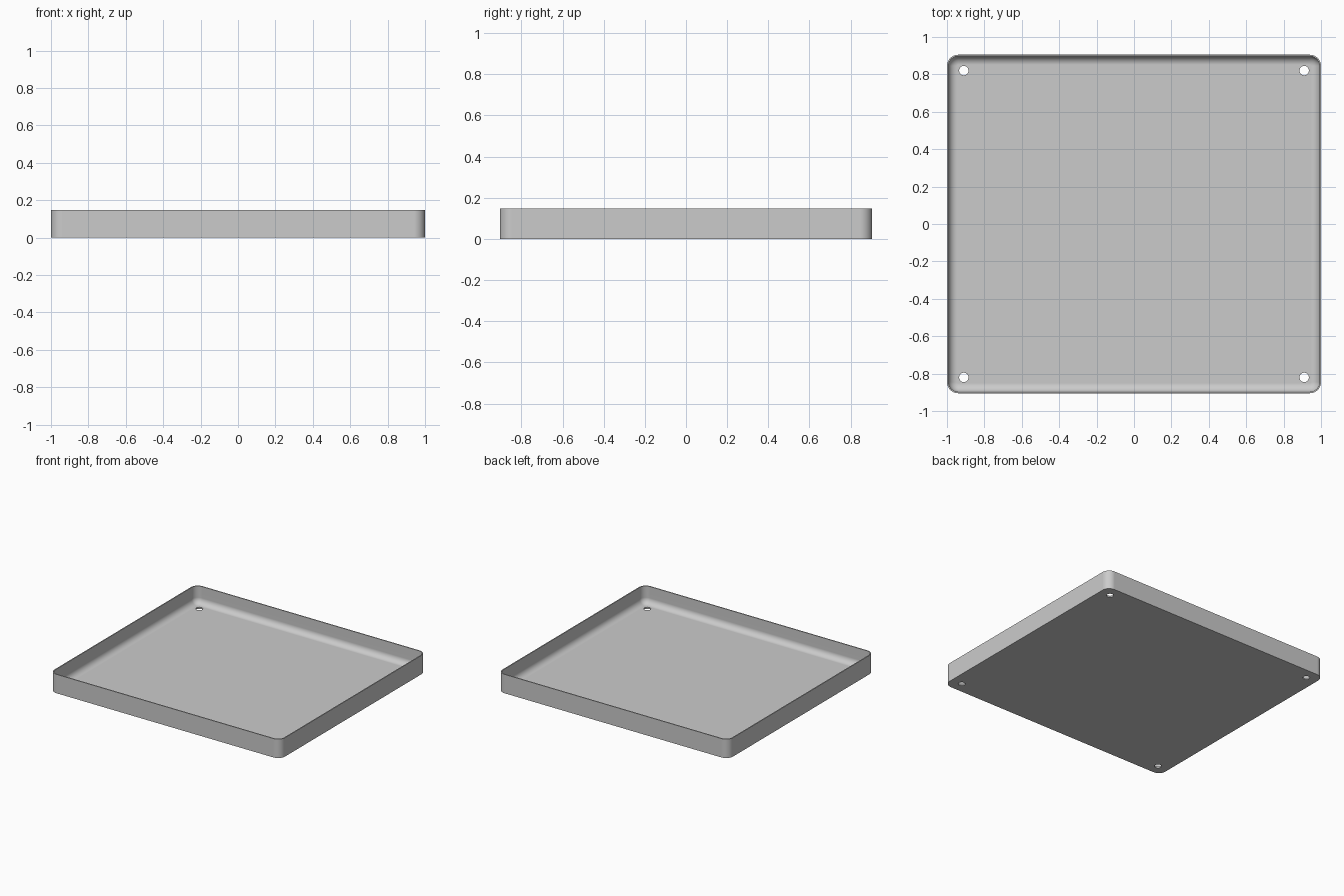
import bpy
import bmesh
from math import sin, cos, pi

WIDTH, DEPTH, HEIGHT = 2.0, 1.81, 0.148
CORNER, WALL, FLOOR, FILLET = 0.06, 0.008, 0.012, 0.046
HOLE_X, HOLE_Y, HOLE_R = 0.91, 0.82, 0.025
STEPS = 10

cube = bpy.data.objects.get("Cube")
if cube:
    bpy.data.objects.remove(cube, do_unlink=True)

grey = bpy.data.materials.new("plain_grey")
grey.use_nodes = True
colour = (0.6, 0.6, 0.6, 1)
grey.diffuse_color = colour
grey.node_tree.nodes["Principled BSDF"].inputs["Base Color"].default_value = colour


def make_object(name, bm):
    mesh = bpy.data.meshes.new(name)
    bm.to_mesh(mesh)
    bm.free()
    mesh.materials.append(grey)
    obj = bpy.data.objects.new(name, mesh)
    bpy.context.collection.objects.link(obj)
    return obj


def rounded_ring(bm, inset, z):
    """Rounded rectangle, counter-clockwise, offset inwards by inset."""
    radius = CORNER - inset
    cx, cy = WIDTH / 2 - CORNER, DEPTH / 2 - CORNER
    ring = []
    for k, (sx, sy) in enumerate(((1, 1), (-1, 1), (-1, -1), (1, -1))):
        for i in range(STEPS + 1):
            a = (k + i / STEPS) * pi / 2
            ring.append(bm.verts.new((sx * cx + radius * cos(a),
                                      sy * cy + radius * sin(a), z)))
    return ring


# Wall section: outside, rim, then the rounded inner edge down to the floor
section = [(0, 0), (0, HEIGHT), (WALL, HEIGHT)]
for i in range(STEPS + 1):
    a = i / STEPS * pi / 2
    section.append((WALL + FILLET * (1 - cos(a)), FLOOR + FILLET * (1 - sin(a))))

# Tray body
bm = bmesh.new()
rings = [rounded_ring(bm, inset, z) for inset, z in section]
for low, high in zip(rings, rings[1:]):
    for i in range(len(low)):
        j = (i + 1) % len(low)
        bm.faces.new((low[i], low[j], high[j], high[i]))
bm.faces.new(rings[0][::-1])
bm.faces.new(rings[-1])
tray = make_object("tray", bm)

# Four drain holes through the floor
bm = bmesh.new()
for sx in (-1, 1):
    for sy in (-1, 1):
        made = bmesh.ops.create_cone(bm, cap_ends=True, segments=32, radius1=HOLE_R,
                                     radius2=HOLE_R, depth=0.1)
        bmesh.ops.translate(bm, verts=made["verts"], vec=(sx * HOLE_X, sy * HOLE_Y, 0))
cutter = make_object("hole_cutter", bm)
cutter.hide_render = True

for obj in bpy.context.selected_objects:
    obj.select_set(False)
bpy.context.view_layer.objects.active = tray
tray.select_set(True)
holes = tray.modifiers.new("holes", "BOOLEAN")
holes.operation = "DIFFERENCE"
holes.solver = "EXACT"
holes.object = cutter
bpy.ops.object.modifier_apply(modifier=holes.name)
bpy.data.objects.remove(cutter, do_unlink=True)

# Smooth curves, flat floor and crisp rim
bpy.ops.object.shade_smooth_by_angle(angle=pi / 6)
normals = tray.modifiers.new("flat_floor", "WEIGHTED_NORMAL")
normals.keep_sharp = True
